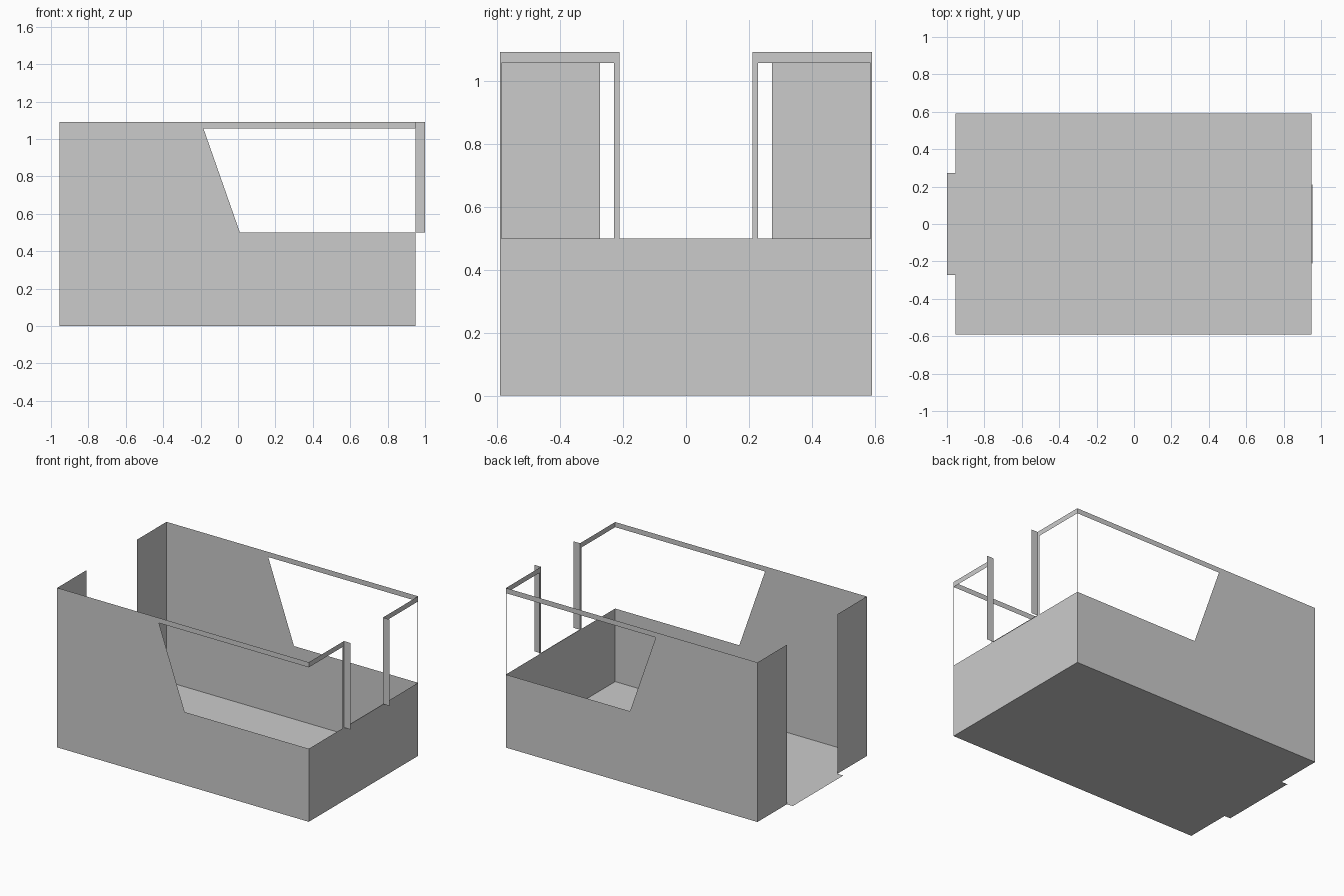
import bpy

if "Cube" in bpy.data.objects:
    bpy.data.objects.remove(bpy.data.objects["Cube"])

BACK, FRONT = -0.955, 0.95      # end planes
HALF = 0.591                    # half width
SILL, RAIL, TOP = 0.5, 1.057, 1.092
DOOR = 0.273                    # half width of the rear doorway
POST_IN, POST_OUT = 0.211, 0.229
LIP = 0.004


def sheet(name, polygons):
    """Thin sheet-metal part made from one or more planar outlines."""
    verts, faces = [], []
    for poly in polygons:
        faces.append(range(len(verts), len(verts) + len(poly)))
        verts += poly
    mesh = bpy.data.meshes.new(name)
    mesh.from_pydata(verts, [], [list(f) for f in faces])
    obj = bpy.data.objects.new(name, mesh)
    bpy.context.collection.objects.link(obj)
    return obj


def x_rect(x, y0, y1, z0, z1):
    return [(x, y0, z0), (x, y1, z0), (x, y1, z1), (x, y0, z1)]


# Floor with the doorstep tongue at the back
sheet("floor", [[(BACK, -HALF, 0), (FRONT, -HALF, 0), (FRONT, HALF, 0),
                 (BACK, HALF, 0), (BACK, DOOR, 0), (-1, DOOR, 0),
                 (-1, -DOOR, 0), (BACK, -DOOR, 0)]])

# Low front panel and its thin sill lip between the posts
sheet("front_panel", [x_rect(FRONT, -HALF, HALF, 0, SILL)])
sheet("front_sill_lip", [[(FRONT, -POST_IN, SILL), (FRONT + LIP, -POST_IN, SILL),
                          (FRONT + LIP, POST_IN, SILL), (FRONT, POST_IN, SILL)]])

# Side wall outline with the slanted opening, closed above by a narrow rail
side = [(BACK, 0), (FRONT, 0), (FRONT, SILL), (0.01, SILL), (-0.185, RAIL),
        (FRONT, RAIL), (FRONT, TOP), (BACK, TOP)]

for s, label in ((-1, "right"), (1, "left")):
    order = 1 if s < 0 else -1
    sheet(label + "_side_wall", [[(x, s * HALF, z) for x, z in side][::order]])

    # Rear panel beside the doorway
    sheet(label + "_rear_panel", [x_rect(BACK, s * HALF, s * DOOR, 0, TOP)[::-order]])

    # Front top rail and hairline corner pillar
    sheet(label + "_front_rail", [x_rect(FRONT, s * HALF, s * POST_IN, RAIL, TOP)[::order]])
    sheet(label + "_corner_pillar",
          [x_rect(FRONT, s * HALF, s * (HALF - LIP), SILL, RAIL)[::order]])

    # Angle-section post: a narrow face plus a flange projecting forward
    sheet(label + "_front_post", [
        x_rect(FRONT, s * POST_OUT, s * POST_IN, SILL, RAIL)[::order],
        [(FRONT, s * POST_IN, SILL), (1, s * POST_IN, SILL),
         (1, s * POST_IN, TOP), (FRONT, s * POST_IN, TOP)][::-order]])
